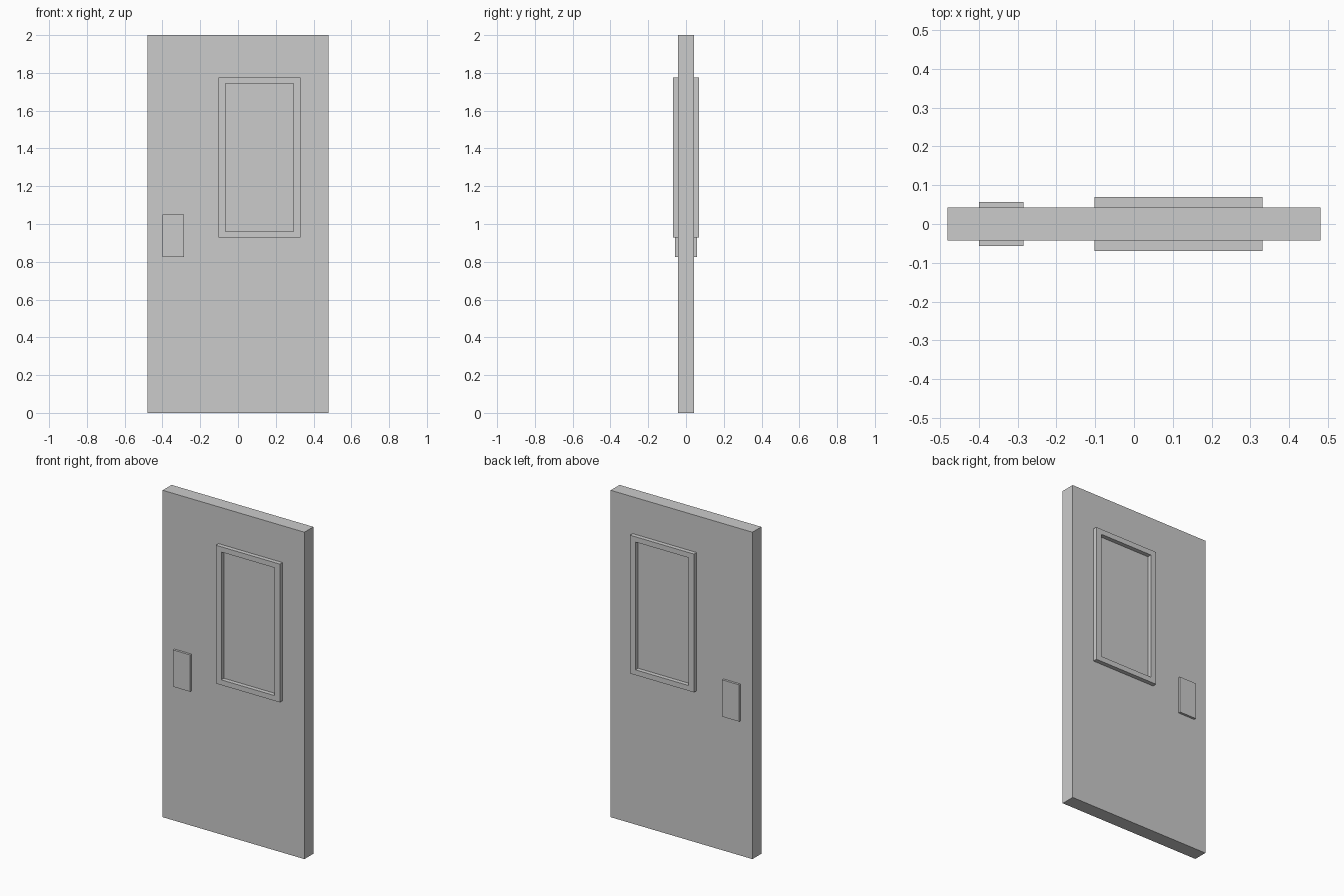
import bpy
import bmesh
from mathutils import Matrix, Vector

cube = bpy.data.objects.get("Cube")
if cube:
    bpy.data.objects.remove(cube, do_unlink=True)

grey = bpy.data.materials.new("door grey")
grey.use_nodes = True
colour = (0.6, 0.6, 0.6, 1)
grey.diffuse_color = colour
grey.node_tree.nodes["Principled BSDF"].inputs["Base Color"].default_value = colour


def add_boxes(name, boxes):
    """One object made of boxes, each given by its x, y and z ranges."""
    bm = bmesh.new()
    for ranges in boxes:
        low = Vector([r[0] for r in ranges])
        high = Vector([r[1] for r in ranges])
        place = Matrix.Translation((low + high) / 2) @ Matrix.Diagonal((high - low).to_4d())
        bmesh.ops.create_cube(bm, size=1, matrix=place)
    mesh = bpy.data.meshes.new(name)
    bm.to_mesh(mesh)
    bm.free()
    mesh.materials.append(grey)
    obj = bpy.data.objects.new(name, mesh)
    bpy.context.collection.objects.link(obj)
    return obj


HALF = 0.043           # half the thickness of the door
FRAME, PLATE = 0.069, 0.057   # how far trim stands from the middle

# Door slab
add_boxes("door_slab", [((-0.48, 0.48), (-HALF, HALF), (0, 2))])

# Window trim and handle plate on both faces
x0, x1, z0, z1 = -0.102, 0.331, 0.929, 1.775
bar_x, bar_z = 0.037, 0.032
for side, sign in (("front", -1), ("back", 1)):
    depth = sorted((sign * HALF, sign * FRAME))
    add_boxes(side + "_window_frame", [
        ((x0, x0 + bar_x), depth, (z0 + bar_z, z1 - bar_z)),
        ((x1 - bar_x, x1), depth, (z0 + bar_z, z1 - bar_z)),
        ((x0, x1), depth, (z0, z0 + bar_z)),
        ((x0, x1), depth, (z1 - bar_z, z1)),
    ])
    depth = sorted((sign * HALF, sign * PLATE))
    add_boxes(side + "_handle_plate", [((-0.4, -0.285), depth, (0.825, 1.05))])
